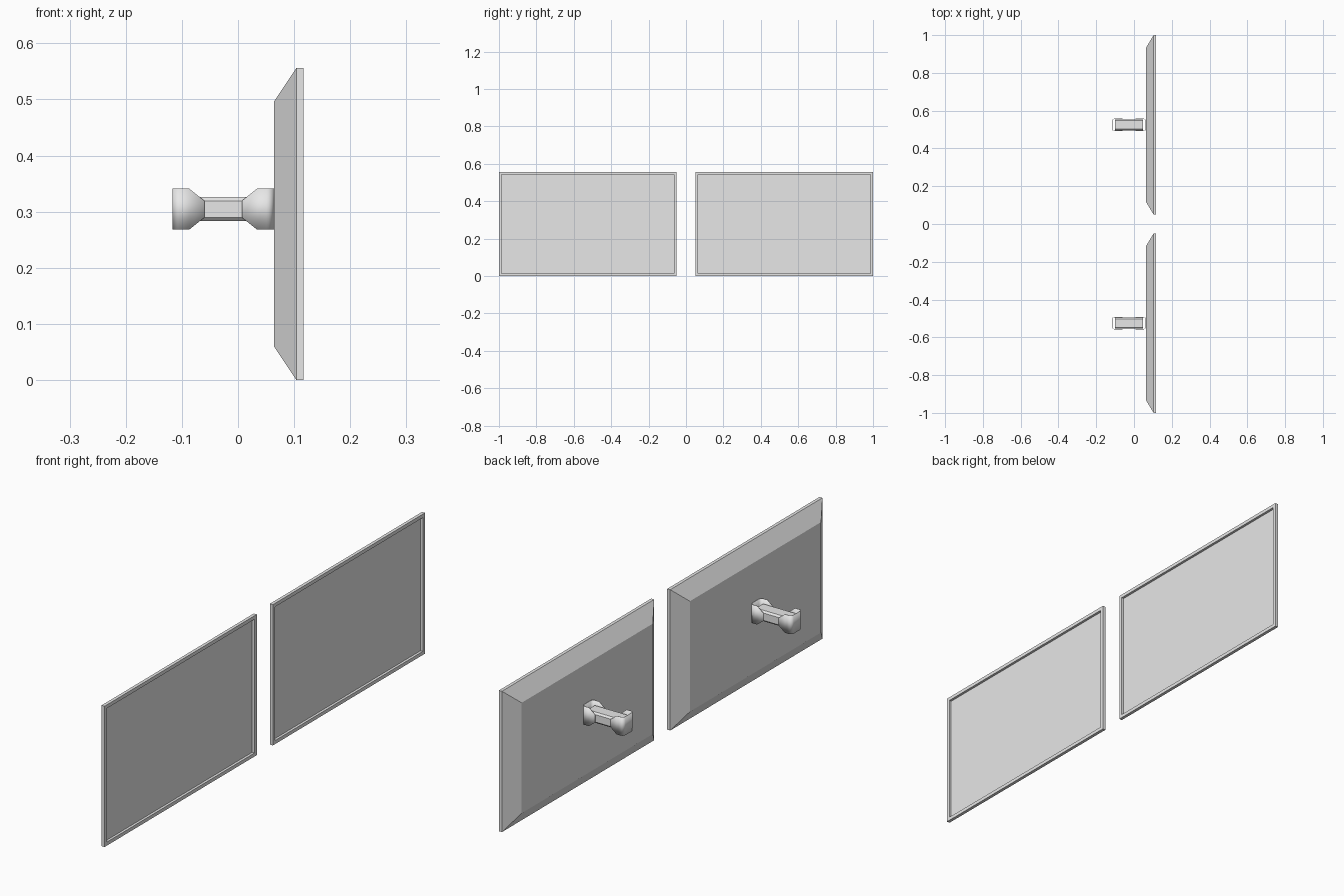
import bpy, bmesh, math

cube = bpy.data.objects.get("Cube")
if cube:
    bpy.data.objects.remove(cube, do_unlink=True)

grey = bpy.data.materials.new("light grey")
grey.use_nodes = True
colour = (0.8, 0.8, 0.8, 1)
grey.diffuse_color = colour
grey.node_tree.nodes["Principled BSDF"].inputs["Base Color"].default_value = colour

HEIGHT, HALF = 0.556, 0.475      # panel height and half length
ARM_Z = 0.3045                   # height of the arm's centre line
ARM_MID, ARM_HALF = -0.0265, 0.0905


def finish(name, bm, smooth=False):
    bmesh.ops.recalc_face_normals(bm, faces=bm.faces)
    mesh = bpy.data.meshes.new(name)
    bm.to_mesh(mesh)
    bm.free()
    mesh.materials.append(grey)
    obj = bpy.data.objects.new(name, mesh)
    bpy.context.collection.objects.link(obj)
    if smooth:
        bpy.ops.object.select_all(action='DESELECT')
        obj.select_set(True)
        bpy.context.view_layer.objects.active = obj
        bpy.ops.object.shade_smooth_by_angle(angle=math.radians(35))
    return obj


def loft(bm, loops):
    """Join closed rings of points and cap both ends."""
    rings = [[bm.verts.new(p) for p in ring] for ring in loops]
    for a, b in zip(rings, rings[1:]):
        for i in range(len(a)):
            j = (i + 1) % len(a)
            bm.faces.new((a[i], a[j], b[j], b[i]))
    bm.faces.new(rings[0])
    bm.faces.new(rings[-1])


def panel(name, cy):
    # x position, inset along y, inset along z: bevelled back, rim, recessed screen
    steps = [(0.064, 0.066, 0.06), (0.104, 0, 0), (0.117, 0, 0),
             (0.117, 0.014, 0.014), (0.107, 0.014, 0.014)]
    loops = []
    for x, iy, iz in steps:
        y, lo, hi = HALF - iy, iz, HEIGHT - iz
        loops.append([(x, cy - y, lo), (x, cy + y, lo), (x, cy + y, hi), (x, cy - y, hi)])
    bm = bmesh.new()
    loft(bm, loops)
    finish(name, bm)


def shaft(name, cy):
    # Chamfered bar running between the two brackets
    w, h, c = 0.029, 0.0215, 0.007
    corner = [(w, h - c), (w - c, h)]
    section = (corner + [(-y, z) for y, z in reversed(corner)]
               + [(-y, -z) for y, z in corner] + [(y, -z) for y, z in reversed(corner)])
    bm = bmesh.new()
    loft(bm, [[(ARM_MID + s * 0.073, cy + y, ARM_Z + z) for y, z in section] for s in (-1, 1)])
    finish(name, bm)


def bracket(name, cy, side):
    # Thin strap bent round the end of the shaft, with tapered cheeks
    w, r = 0.0325, 0.013
    half = [(0.057, w, 0.015), (0.03, w, 0.0365)]
    for i in range(7):
        a = math.radians(15 * i)
        half.append((r - r * math.sin(a), w - r + r * math.cos(a), 0.0365))
    path = half + [(u, -v, h) for u, v, h in reversed(half)]
    bm = bmesh.new()
    rows = []
    for u, v, h in path:
        x = ARM_MID + side * (ARM_HALF - u)
        rows.append([bm.verts.new((x, cy + v, ARM_Z + s * h)) for s in (-1, 1)])
    for a, b in zip(rows, rows[1:]):
        face = (a[0], b[0], b[1], a[1])
        bm.faces.new(face if side < 0 else face[::-1])
    obj = finish(name, bm, smooth=True)
    # Thicken towards the inside, whichever way the strap faces
    middle = min(obj.data.polygons, key=lambda p: abs(p.center.y - cy))
    outward = middle.normal.x * side > 0
    mod = obj.modifiers.new("thickness", 'SOLIDIFY')
    mod.thickness = 0.002
    mod.offset = -1 if outward else 1


for label, cy in (("front", -0.525), ("rear", 0.525)):
    panel(label + "_screen_panel", cy)
    shaft(label + "_mount_arm", cy)
    bracket(label + "_outer_bracket", cy, -1)
    bracket(label + "_panel_bracket", cy, 1)
